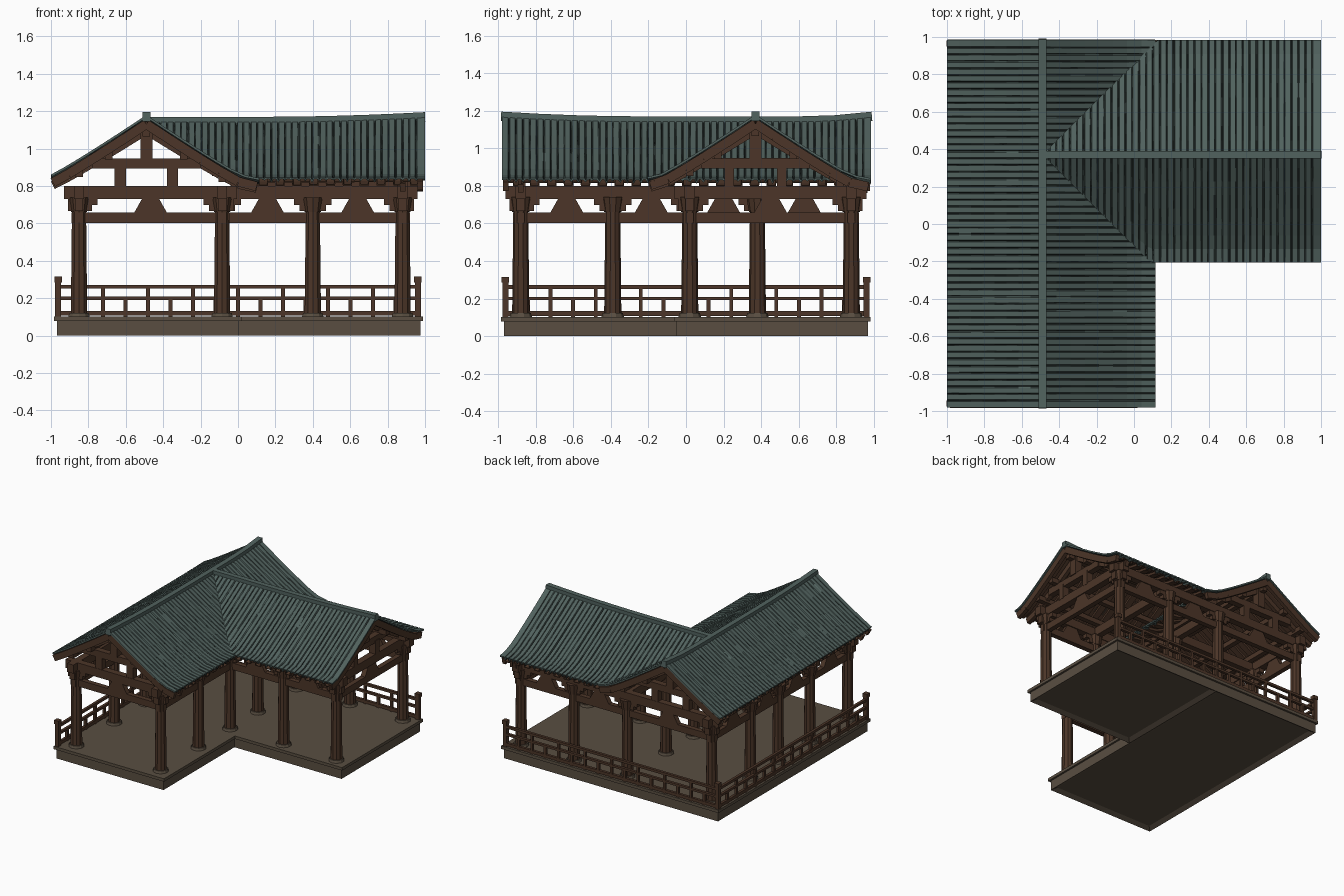
import bpy, bmesh, random
from mathutils import Vector, Matrix

random.seed(4)
if "Cube" in bpy.data.objects:
    bpy.data.objects.remove(bpy.data.objects["Cube"])


def material(name, rgb):
    m = bpy.data.materials.new(name)
    m.use_nodes = True
    m.diffuse_color = (*rgb, 1)
    m.node_tree.nodes["Principled BSDF"].inputs["Base Color"].default_value = (*rgb, 1)
    return m


TILE = material("grey green tile", (0.082, 0.122, 0.112))
GROOVE = material("dark tile groove", (0.04, 0.058, 0.054))
WOOD = material("brown wood", (0.072, 0.036, 0.021))
STONE = material("brown stone", (0.1, 0.076, 0.053))


def finish(name, bm, *mats):
    me = bpy.data.meshes.new(name)
    bm.to_mesh(me)
    bm.free()
    ob = bpy.data.objects.new(name, me)
    bpy.context.collection.objects.link(ob)
    for m in mats:
        me.materials.append(m)
    return ob


def beam(bm, p, q, w, h):
    """Box of width w and height h running from p to q."""
    p, q = Vector(p), Vector(q)
    rot = (q - p).to_track_quat('Y', 'Z').to_matrix().to_4x4()
    mat = Matrix.Translation((p + q) / 2) @ rot @ Matrix.Diagonal((w, (q - p).length, h, 1))
    return bmesh.ops.create_cube(bm, size=1, matrix=mat)["verts"]


def drum(bm, x, y, z0, z1, r0, r1):
    bmesh.ops.create_cone(bm, cap_ends=True, segments=10, radius1=r0, radius2=r1,
                          depth=z1 - z0, matrix=Matrix.Translation((x, y, (z0 + z1) / 2)))


# Roof shape: height by distance from the ridge; the ridge rises to the gable ends, the eaves stay level
RX, RY = -0.49, 0.37
CURVE = [(0, 1.155), (0.15, 1.062), (0.3, 0.972), (0.42, 0.903), (0.51, 0.857), (0.65, 0.835)]


def height(d, lift=0):
    for (a, za), (b, zb) in zip(CURVE, CURVE[1:]):
        if d <= b:
            break
    return za + (zb - za) * (d - a) / (b - a) + lift * (1 - d / 0.62)


def lift_a(y):
    return 0.025 * max(0, (-y - 0.2) / 0.78, (y - 0.6) / 0.39) ** 2


def lift_b(x):
    return 0.025 * max(0, (x - 0.1) / 0.9) ** 2


def roof_sheet(name, place, s0, s1, reach, lift, pattern, period, depth, off, thick, rough, mats):
    """Corrugated sheet following the roof curve, reaching reach(s) down the slope."""
    bm = bmesh.new()
    stations = [(s0, 0)]
    k = 0
    while s0 + (k + 1) * period < s1:
        jitter = random.uniform(-0.06, 0.06) if rough and k else 0
        stations += [(s0 + (k + o + jitter) * period, g) for o, g in pattern if k + o > 0]
        k += 1
    stations.append((s1, 0))
    n = 8
    rows = []
    for s, g in stations:
        far = max(0.015, reach(s))
        row = []
        for j in range(n + 1):
            d = far * j / n
            drop = g * depth * (random.uniform(0.2, 1.3) if rough else 1)
            x, y = place(s, d)
            row.append(bm.verts.new((x, y, height(d, lift(s)) + off - drop)))
        rows.append(row)
    for i in range(len(rows) - 1):
        grooved = stations[i][1] + stations[i + 1][1] > 0
        for j in range(n):
            f = bm.faces.new((rows[i][j], rows[i + 1][j], rows[i + 1][j + 1], rows[i][j + 1]))
            f.material_index = int(rough and grooved and random.random() < 0.7)
    bm.normal_update()
    if sum(f.normal.z for f in bm.faces) < 0:
        bmesh.ops.reverse_faces(bm, faces=bm.faces[:])
    ob = finish(name, bm, *mats)
    mod = ob.modifiers.new("thickness", 'SOLIDIFY')
    mod.thickness = thick
    mod.offset = -1


# Four roof slopes: the east one carries on beneath the side wing, which stops at the valleys
slopes = [
    ("west", lambda s, d: (RX - d, s), -0.98, 0.985, lambda s: 0.51, lift_a),
    ("east", lambda s, d: (RX + d, s), -0.98, 0.985, lambda s: 0.605, lift_a),
    ("south", lambda s, d: (s, RY - d), RX, 1.0, lambda s: min(0.575, s - RX), lift_b),
    ("north", lambda s, d: (s, RY + d), RX, 1.0, lambda s: min(0.615, s - RX), lift_b),
]
TILES = [(0, 1), (0.13, 0), (0.87, 0)]
RAFTERS = [(0, 0), (0.55, 0), (0.56, 1), (0.99, 1)]
for name, place, s0, s1, reach, lift in slopes:
    roof_sheet(name + "_roof_tiles", place, s0, s1, reach, lift, TILES, 0.037,
               0.016, 0, 0.012, True, (TILE, GROOVE))
    roof_sheet(name + "_rafters", place, s0 + 0.015, s1 - 0.015, lambda s, r=reach: r(s) - 0.012,
               lift, RAFTERS, 0.09, 0.018, -0.024, 0.008, False, (WOOD,))

# Ridge caps
bm = bmesh.new()
for lo, hi, lift, spot in ((-0.985, 0.99, lift_a, lambda s: (RX, s)),
                           (RX, 1.0, lift_b, lambda s: (s, RY))):
    cuts = [lo + (hi - lo) * i / 10 for i in range(11)]
    for a, b in zip(cuts, cuts[1:]):
        beam(bm, (*spot(a), 1.145 + lift(a)), (*spot(b), 1.145 + lift(b)), 0.042, 0.05)
finish("ridge_caps", bm, TILE)

# Gable ends: bargeboards, rafters, collar beam and short posts
bm = bmesh.new()
gables = [(lambda u, v=-0.96: (u, v), lambda u, v=-0.88: (u, v), RX, 0.5, 0.59, lift_a(-0.96)),
          (lambda u, v=0.965: (u, v), lambda u, v=0.88: (u, v), RX, 0.5, 0.59, lift_a(0.965)),
          (lambda u, v=0.975: (v, u), lambda u, v=0.88: (v, u), RY, 0.56, 0.6, lift_b(0.975))]
for edge, wall, c, left, right, up in gables:
    for sign, length in ((-1, left), (1, right)):
        ds = [length * i / 6 for i in range(7)]
        for a, b in zip(ds, ds[1:]):
            for where, rise, drop, deep in ((edge, up, 0.048, 0.05), (wall, 0, 0.058, 0.045)):
                beam(bm, (*where(c + sign * a), height(a, rise) - drop),
                     (*where(c + sign * b), height(b, rise) - drop), 0.03, deep)
        beam(bm, (*wall(c + sign * 0.14), 0.79), (*wall(c + sign * 0.14), 0.91), 0.06, 0.05)
    beam(bm, (*wall(c - 0.29), 0.92), (*wall(c + 0.29), 0.92), 0.05, 0.055)
    beam(bm, (*wall(c), 0.94), (*wall(c), 1.1), 0.065, 0.065)
finish("gable_trusses", bm, WOOD)

# Columns on stone feet
XS, YS = (-0.85, -0.085, 0.4, 0.88), (-0.88, -0.39, 0.02, 0.38, 0.88)
spots = [(XS[0], y) for y in YS] + [(XS[1], y) for y in YS] + \
        [(x, y) for x in XS[2:] for y in (YS[2], YS[4])]
wood, feet = bmesh.new(), bmesh.new()
for x, y in spots:
    drum(wood, x, y, 0.1, 0.74, 0.046, 0.039)
    drum(wood, x, y, 0.66, 0.74, 0.045, 0.058)
    drum(feet, x, y, 0.095, 0.122, 0.062, 0.054)
finish("columns", wood, WOOD)
finish("column_feet", feet, STONE)

# Outer frame: two beams per bay, corner arms and a tapered block in the middle
bm = bmesh.new()
runs = [[(XS[0], y) for y in YS], [(x, YS[4]) for x in XS],
        [(XS[1], y) for y in YS[:3]], [(x, YS[2]) for x in XS[1:]],
        [(x, YS[0]) for x in XS[:2]], [(XS[3], YS[2]), (XS[3], YS[4])]]
for run in runs:
    for a, b in zip(run, run[1:]):
        a, b = Vector((*a, 0)), Vector((*b, 0))
        t, mid = (b - a).normalized(), (a + b) / 2
        for z, w, h, extra in ((0.63, 0.04, 0.055, 0.04), (0.765, 0.055, 0.07, 0.08)):
            beam(bm, a - t * extra + Vector((0, 0, z)), b + t * extra + Vector((0, 0, z)), w, h)
        for end, s in ((a, 1), (b, -1)):
            for z, reach in ((0.715, 0.1), (0.685, 0.07)):
                beam(bm, end - t * s * 0.06 + Vector((0, 0, z)), end + t * s * reach + Vector((0, 0, z)),
                     0.045, 0.035)
        lift_z = Vector((0, 0, 0.693))
        block = beam(bm, mid - t * 0.09 + lift_z, mid + t * 0.09 + lift_z, 0.04, 0.08)
        for v in block:
            if v.co.z > 0.7:
                v.co -= t * (v.co - mid).dot(t) * 0.5
finish("wall_frame", bm, WOOD)

# Inner tie beams and roof purlins
bm = bmesh.new()
for y in (YS[1], YS[3]):
    beam(bm, (XS[0], y, 0.765), (XS[1], y, 0.765), 0.05, 0.07)
for x in XS[1:3]:
    beam(bm, (x, YS[2], 0.765), (x, YS[4], 0.765), 0.05, 0.07)
for d in (-0.36, -0.2, 0, 0.2, 0.405):
    z = height(abs(d)) - 0.07
    beam(bm, (RX + d, -0.95, z), (RX + d, 0.95, z), 0.04, 0.04)
for d in (-0.35, -0.2, 0, 0.2, 0.45):
    z = height(abs(d)) - 0.07
    beam(bm, (RX + abs(d), RY + d, z), (0.96, RY + d, z), 0.04, 0.04)
finish("purlins_and_ties", bm, WOOD)

# Railing along the west and north sides
bm = bmesh.new()
E = 0.962
for spot in (lambda s: (-E, s), lambda s: (s, E)):
    for z, h in ((0.262, 0.02), (0.2, 0.018), (0.12, 0.025)):
        beam(bm, (*spot(-E), z), (*spot(E), z), 0.022, h)
    for i in range(1, 16):
        s = -E + 2 * E * i / 16
        top = 0.26 if i % 2 == 0 else 0.2
        beam(bm, (*spot(s), 0.1), (*spot(s), top), 0.02, 0.02)
for x, y in ((-E, -E), (-E, E), (E, E)):
    beam(bm, (x, y, 0.09), (x, y, 0.3), 0.032, 0.032)
    beam(bm, (x, y, 0.285), (x, y, 0.315), 0.04, 0.04)
finish("railing", bm, WOOD)

# Platform: two plinths with recessed undersides and an overhanging floor
bm = bmesh.new()
for x0, x1, y0, y1 in ((-0.968, 0.003, -0.97, 0.968), (0.003, 0.975, -0.05, 0.968)):
    y, w = (y0 + y1) / 2, y1 - y0
    verts = beam(bm, (x0, y, 0.04), (x1, y, 0.04), w, 0.08)
    under = [f for f in {f for v in verts for f in v.link_faces}
             if all(v.co.z < 0.01 for v in f.verts)]
    bmesh.ops.inset_region(bm, faces=under, thickness=0.035, use_even_offset=True)
    bmesh.ops.translate(bm, verts=under[0].verts[:], vec=(0, 0, 0.02))
    beam(bm, (x0 - 0.015, y, 0.09), (x1 + 0.015, y, 0.09), w + 0.03, 0.024)
finish("platform", bm, STONE)
